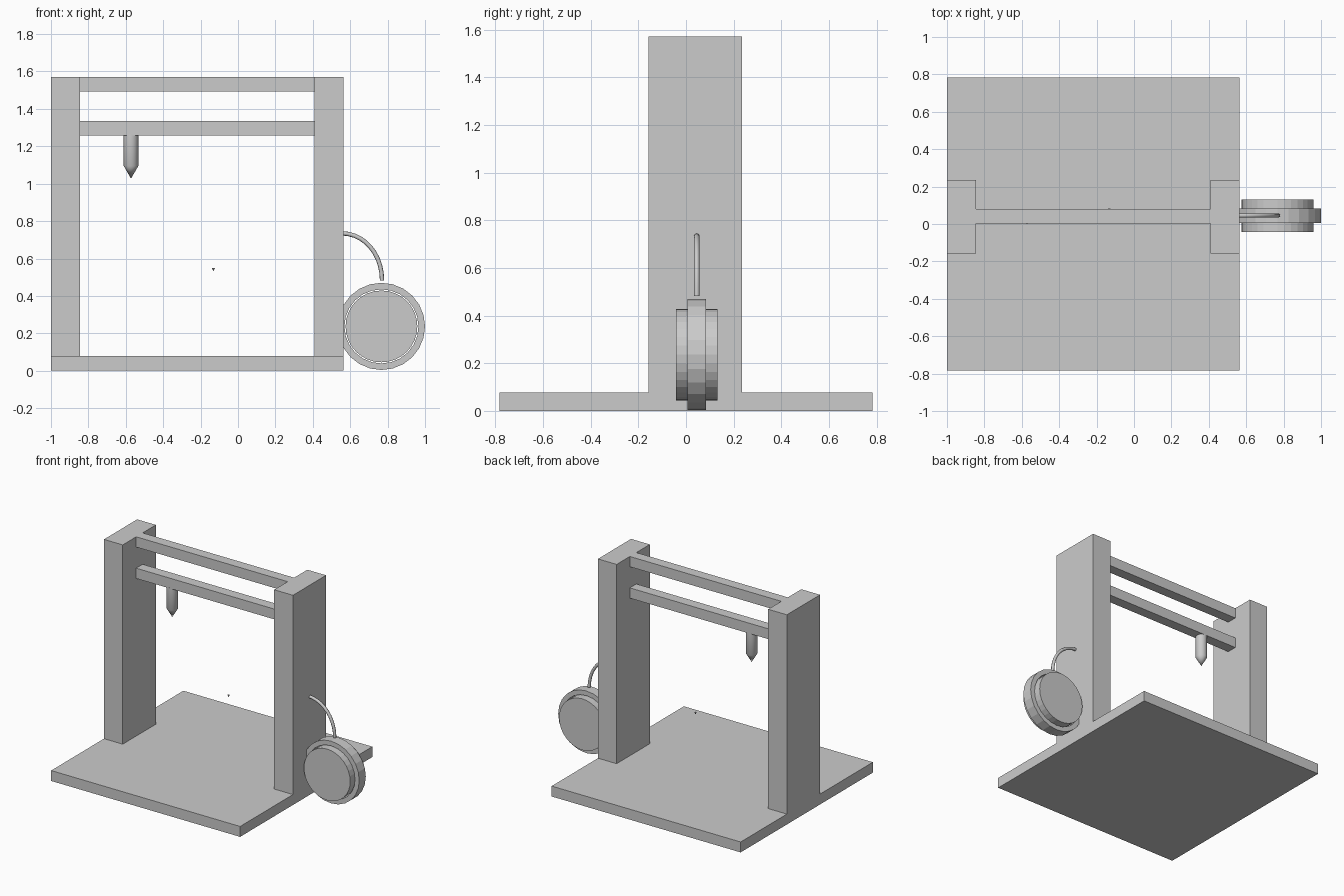
import bpy, bmesh, math
from mathutils import Matrix

if "Cube" in bpy.data.objects:
    bpy.data.objects.remove(bpy.data.objects["Cube"])


def finish(name, bm, smooth=False):
    bmesh.ops.recalc_face_normals(bm, faces=bm.faces[:])
    me = bpy.data.meshes.new(name)
    bm.to_mesh(me)
    bm.free()
    ob = bpy.data.objects.new(name, me)
    bpy.context.collection.objects.link(ob)
    if smooth:
        bpy.ops.object.select_all(action='DESELECT')
        ob.select_set(True)
        bpy.context.view_layer.objects.active = ob
        bpy.ops.object.shade_smooth_by_angle()
    return ob


def box(name, lo, hi):
    bm = bmesh.new()
    bmesh.ops.create_cube(bm, size=1)
    for v in bm.verts:
        v.co = [a + (c + 0.5) * (b - a) for a, b, c in zip(lo, hi, v.co)]
    return finish(name, bm)


def lathe(name, profile, sides, matrix, closed=False, smooth=False):
    """Spin an (r, z) profile around z; open profiles are capped."""
    bm = bmesh.new()
    rings = [[bm.verts.new((r * math.cos(math.tau * i / sides),
                            r * math.sin(math.tau * i / sides), z))
              for i in range(sides)] for r, z in profile]
    pairs = list(zip(rings, rings[1:]))
    if closed:
        pairs.append((rings[-1], rings[0]))
    else:
        bm.faces.new(rings[0])
        bm.faces.new(rings[-1])
    for a, b in pairs:
        for i in range(sides):
            j = (i + 1) % sides
            bm.faces.new((a[i], a[j], b[j], b[i]))
    bmesh.ops.remove_doubles(bm, verts=bm.verts[:], dist=1e-5)
    bm.transform(matrix)
    return finish(name, bm, smooth)


# Frame: bed, two uprights, two rails
box("base_plate", (-1, -0.782, 0), (0.565, 0.782, 0.078))
for side, x in (("left", -1), ("right", 0.41)):
    box(side + "_upright", (x, -0.157, 0.07), (x + 0.155, 0.235, 1.57))
for name, z in (("top_rail", 1.493), ("carriage_rail", 1.258)):
    box(name, (-0.85, 0.002, z), (0.415, 0.079, z + 0.077))

# Nozzle with pointed tip, and the tiny tip floating above the bed
lathe("nozzle", [(0.000001, 1.027), (0.039, 1.095), (0.039, 1.262)], 32,
      Matrix.Translation((-0.572, 0.04, 0)), smooth=True)
lathe("tiny_tip", [(0.000001, 0.532), (0.008, 0.548)], 16,
      Matrix.Translation((-0.132, 0.077, 0)))

# Spool: outer ring around a wider core disc
axle = Matrix.Translation((0.767, 0.045, 0.237)) @ Matrix.Rotation(math.pi / 2, 4, 'X')
lathe("spool_ring", [(0.233, -0.039), (0.233, 0.039), (0.198, 0.039), (0.198, -0.039)],
      24, axle, closed=True)
lathe("spool_core", [(0.192, -0.087), (0.192, 0.087)], 32, axle)

# Filament running from the spool to the upright
curve = bpy.data.curves.new("filament", 'CURVE')
curve.dimensions = '3D'
curve.bevel_depth = 0.0115
curve.bevel_resolution = 2
curve.resolution_u = 10
curve.use_fill_caps = True
sp = curve.splines.new('BEZIER')
sp.bezier_points.add(1)
ends = (((0.55, 0.735), (0.50, 0.735), (0.68, 0.735)),
        ((0.77, 0.483), (0.77, 0.62), (0.77, 0.45)))
for p, (co, left, right) in zip(sp.bezier_points, ends):
    p.co = (co[0], 0.045, co[1])
    p.handle_left = (left[0], 0.045, left[1])
    p.handle_right = (right[0], 0.045, right[1])
bpy.context.collection.objects.link(bpy.data.objects.new("filament", curve))
